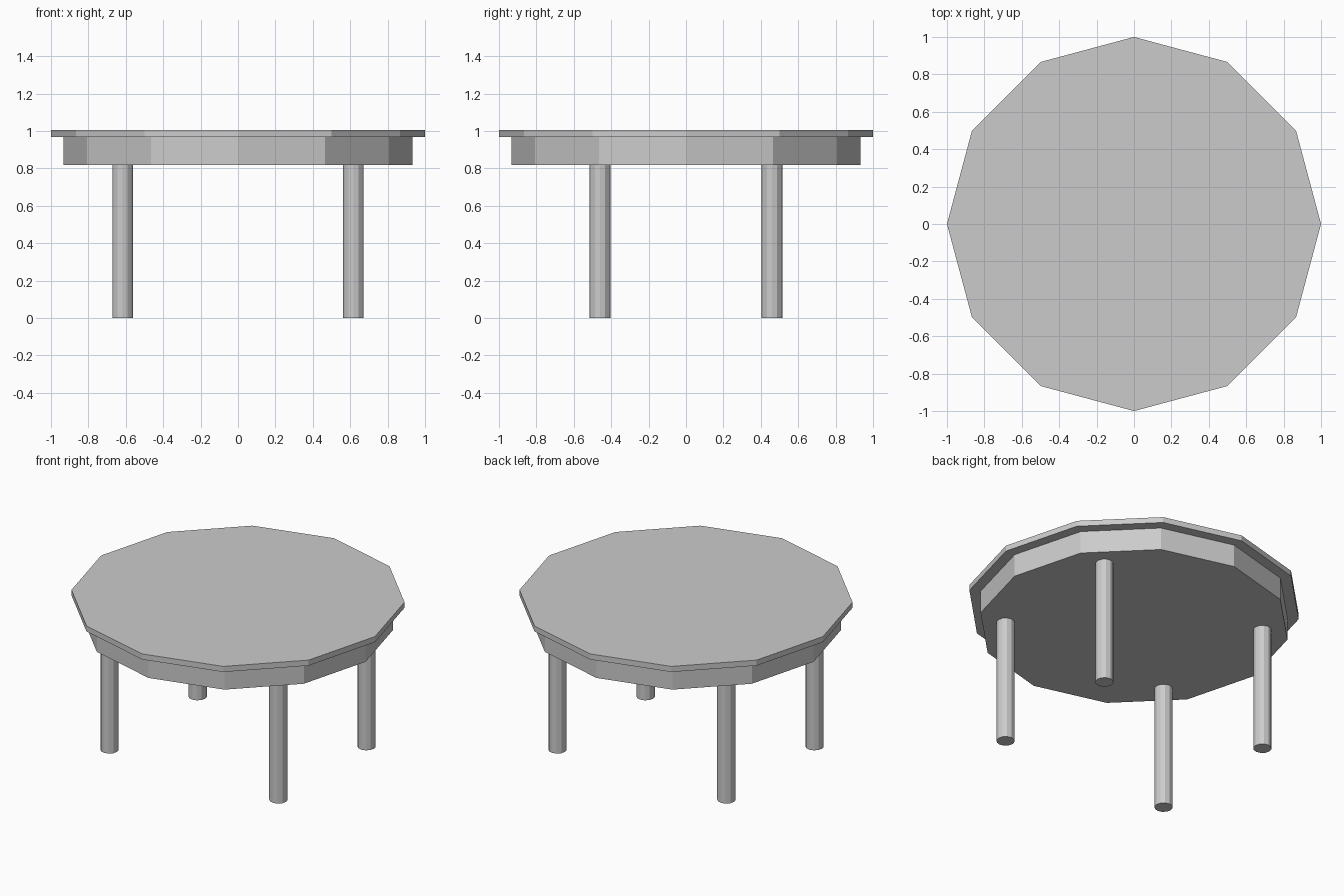
import bpy

if "Cube" in bpy.data.objects:
    bpy.data.objects.remove(bpy.data.objects["Cube"])

SIDES = 12


def cylinder(name, radius, z0, z1, x=0.0, y=0.0):
    bpy.ops.mesh.primitive_cylinder_add(
        vertices=SIDES, radius=radius, depth=z1 - z0, location=(x, y, (z0 + z1) / 2))
    obj = bpy.context.object
    obj.name = name
    return obj


# Thin overhanging top and the solid apron beneath it
cylinder("table_top", 1.0, 0.967, 1.004)
cylinder("apron", 0.932, 0.819, 0.967)

# Four straight legs
for side, sx in (("left", -1), ("right", 1)):
    for end, sy in (("front", -1), ("back", 1)):
        cylinder(f"{end}_{side}_leg", 0.055, 0.0, 0.819, sx * 0.617, sy * 0.46)
